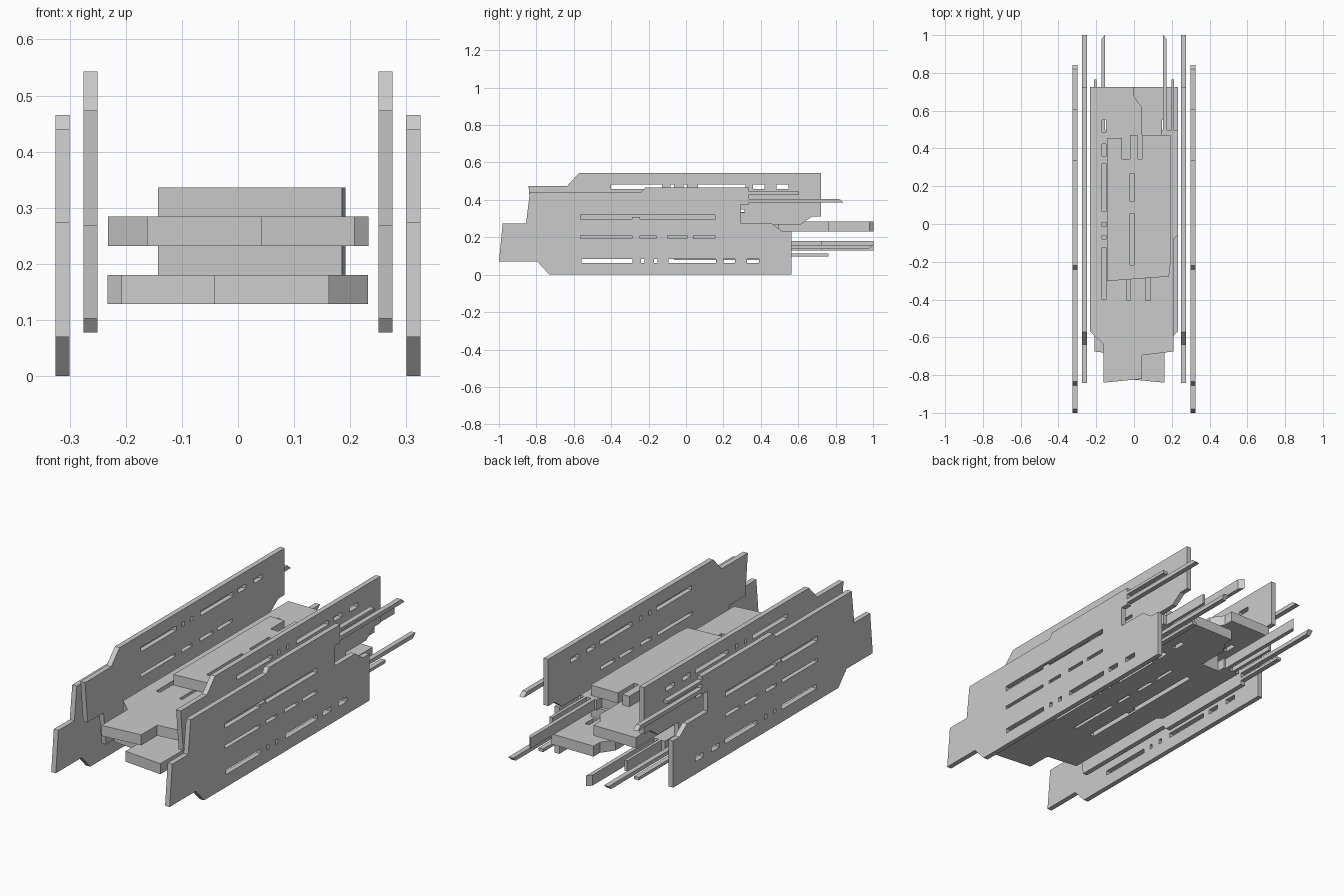
import bpy, bmesh

if "Cube" in bpy.data.objects:
    bpy.data.objects.remove(bpy.data.objects["Cube"])

# Shared panel outline: (length along y, height across the panel)
PANEL = [(-1, .07), (-.98, .275), (-.855, .275), (-.835, .44), (-.24, .44), (-.22, .465),
         (.337, .465), (.337, .445), (.605, .445), (.605, .43), (.337, .43), (.337, .405),
         (.82, .405), (.842, .385), (.337, .385), (.337, .375), (.295, .375), (.295, .275),
         (.455, .275), (.515, .232), (.565, .232), (.565, 0), (-.73, 0), (-.795, .07)]


def rect(a, b, c, d):
    return [(a, c), (b, c), (b, d), (a, d)]


# Slot rows: edge slots, dashes and one long stepped slot
SLOTS = [rect(a, b, .062, .085) for a, b in
         [(-.56, -.285), (-.24, -.222), (-.172, -.152), (-.093, .16), (.2, .263), (.325, .39)]]
SLOTS += [rect(a, b, .194, .21) for a, b in
          [(-.565, -.29), (-.245, -.16), (-.1, .005), (.04, .155)]]
SLOTS.append([(-.565, .295), (-.29, .295), (-.29, .308), (-.245, .308), (-.245, .295),
              (.155, .295), (.155, .32), (-.565, .32)])


def plate(name, loops, thick, place):
    """Flat plate with holes; place maps (u, v, w) to a world position."""
    cu = bpy.data.curves.new(name + "_outline", 'CURVE')
    cu.dimensions, cu.fill_mode, cu.extrude = '2D', 'BOTH', thick / 2
    for pts in loops:
        sp = cu.splines.new('POLY')
        sp.points.add(len(pts) - 1)
        for p, (u, v) in zip(sp.points, pts):
            p.co = (u, v, 0, 1)
        sp.use_cyclic_u = True
    tmp = bpy.data.objects.new(name + "_outline", cu)
    bpy.context.collection.objects.link(tmp)
    dg = bpy.context.evaluated_depsgraph_get()
    mesh = bpy.data.meshes.new_from_object(tmp.evaluated_get(dg))
    bpy.data.objects.remove(tmp)
    bm = bmesh.new()
    bm.from_mesh(mesh)
    bmesh.ops.remove_doubles(bm, verts=bm.verts, dist=1e-5)
    for v in bm.verts:
        v.co = place(*v.co)
    bmesh.ops.recalc_face_normals(bm, faces=bm.faces)
    for f in bm.faces:
        f.smooth = False
    bm.to_mesh(mesh)
    bm.free()
    mesh.name = name
    mesh.materials.clear()
    ob = bpy.data.objects.new(name, mesh)
    bpy.context.collection.objects.link(ob)
    return ob


LOOPS = [PANEL] + SLOTS

# Upright side panels: the inner pair is flipped and moved back
for side, s in (("right", 1), ("left", -1)):
    plate("outer_panel_" + side, LOOPS, .025, lambda u, v, w: (s * .3125 + w, u, v))
    plate("inner_panel_" + side, LOOPS, .025, lambda u, v, w: (s * .2625 + w, u + .158, .543 - v))

# Horizontal decks: same panel laid flat, lower one mirrored
plate("upper_deck", LOOPS, .052, lambda u, v, w: (v - .232, u + .16, .258 + w))
plate("lower_deck", LOOPS, .052, lambda u, v, w: (.232 - v, u + .16, .154 + w))

# Core blocks sitting on each deck, with rear notches and centre slots
CORE = [(-.143, -.302), (.185, -.278), (.192, -.22), (.192, .472), (.043, .472), (.043, .345),
        (.018, .345), (.018, .472), (-.02, .472), (-.02, .345), (-.063, .345), (-.063, .455),
        (-.143, .455)]
CORE_SLOTS = [rect(-.02, 0, -.218, .055), rect(-.02, 0, .118, .268)]
for name, z in (("upper_core", .310), ("lower_core", .206)):
    plate(name, [CORE] + CORE_SLOTS, .052, lambda u, v, w: (u, v, z + w))
